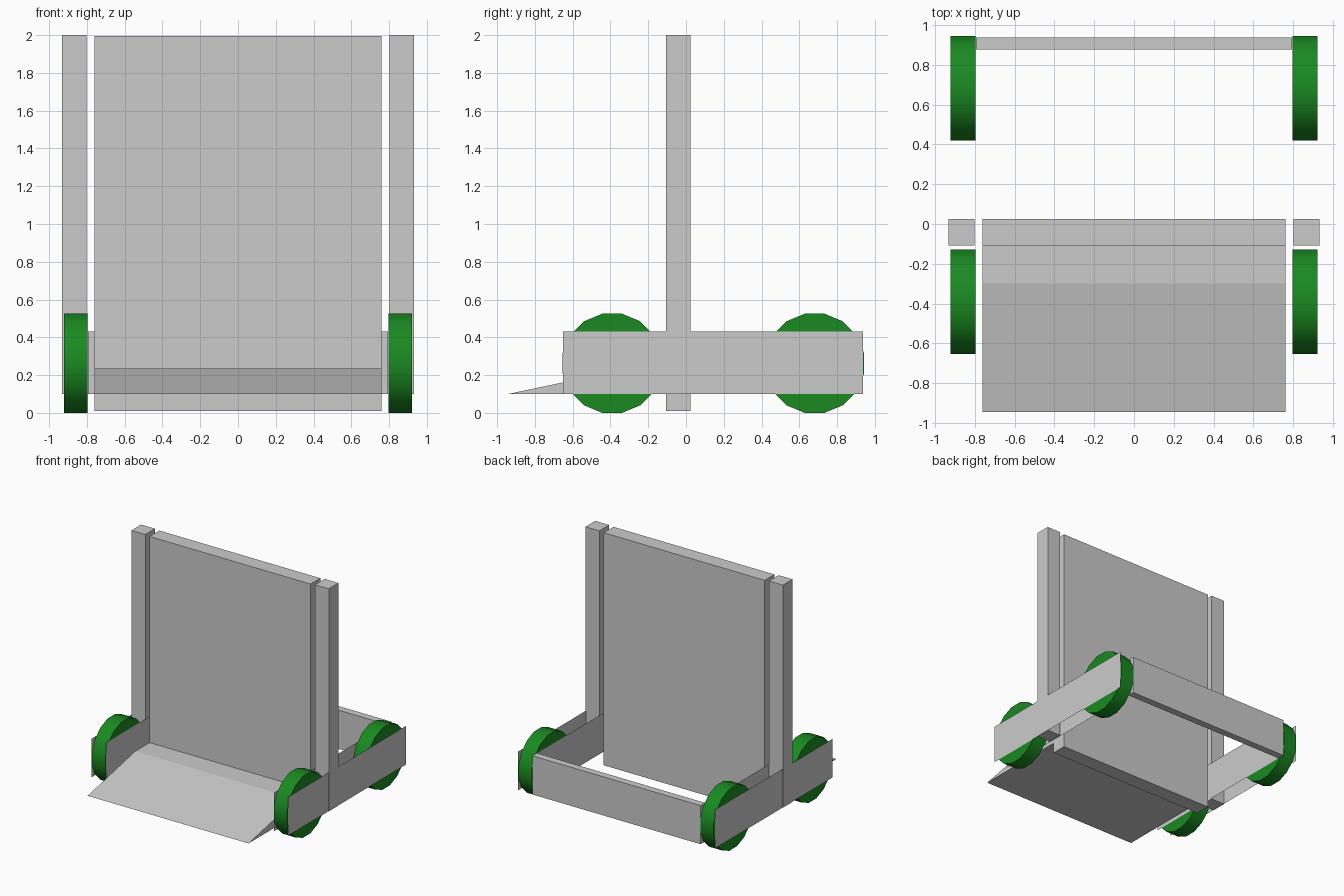
import bpy, bmesh, math
from mathutils import Matrix

if "Cube" in bpy.data.objects:
    bpy.data.objects.remove(bpy.data.objects["Cube"])


def finish(name, bm):
    bmesh.ops.recalc_face_normals(bm, faces=bm.faces)
    mesh = bpy.data.meshes.new(name)
    bm.to_mesh(mesh)
    bm.free()
    obj = bpy.data.objects.new(name, mesh)
    bpy.context.collection.objects.link(obj)
    return obj


def extrude_x(name, profile, x0, x1):
    """Closed (y, z) profile swept along x; a single sheet if x0 == x1."""
    bm = bmesh.new()
    face = bm.faces.new([bm.verts.new((x0, y, z)) for y, z in profile])
    if x1 != x0:
        ext = bmesh.ops.extrude_face_region(bm, geom=[face], use_keep_orig=True)
        verts = [v for v in ext["geom"] if isinstance(v, bmesh.types.BMVert)]
        bmesh.ops.translate(bm, verts=verts, vec=(x1 - x0, 0, 0))
    return finish(name, bm)


def rect(y0, y1, z0, z1):
    return [(y0, z0), (y1, z0), (y1, z1), (y0, z1)]


green = bpy.data.materials.new("wheel_green")
green.diffuse_color = (0.01, 0.25, 0.015, 1)
green.use_nodes = True
green.node_tree.nodes["Principled BSDF"].inputs["Base Color"].default_value = green.diffuse_color


def wheel(name, x, y):
    # 16 sides with a flat resting on the ground
    apothem, width = 0.2625, 0.126
    bm = bmesh.new()
    bmesh.ops.create_cone(bm, cap_ends=True, segments=16, depth=width,
                          radius1=apothem / math.cos(math.pi / 16),
                          radius2=apothem / math.cos(math.pi / 16))
    bm.transform(Matrix.Translation((x, y, apothem))
                 @ Matrix.Rotation(math.pi / 2, 4, 'Y')
                 @ Matrix.Rotation(math.pi / 16, 4, 'Z'))
    obj = finish(name, bm)
    obj.data.materials.append(green)
    bpy.ops.object.select_all(action='DESELECT')
    obj.select_set(True)
    bpy.context.view_layer.objects.active = obj
    bpy.ops.object.shade_smooth_by_angle(angle=math.radians(35))


# Upright board
extrude_x("board", rect(-0.107, 0.024, 0.01, 1.995), -0.76, 0.76)
# Sloped ramp with a flat top step
extrude_x("ramp", [(-0.943, 0.1), (-0.107, 0.1), (-0.107, 0.235), (-0.30, 0.235)],
          -0.76, 0.76)
# Rear crossbar
extrude_x("rear_bar", rect(0.876, 0.937, 0.1, 0.43), -0.794, 0.794)

for side, s in (("left", -1), ("right", 1)):
    # Corner posts
    extrude_x("post_" + side, rect(-0.107, 0.024, 0.1, 2.0), s * 0.801, s * 0.932)
    # Thin sheets either side of the wheels
    for part, x in (("inner", 0.793), ("outer", 0.929)):
        extrude_x(f"{part}_plate_{side}", rect(-0.65, 0.937, 0.1, 0.43), s * x, s * x)
    # Wheels
    for end, y in (("front", -0.391), ("rear", 0.681)):
        wheel(f"{end}_wheel_{side}", s * 0.859, y)
